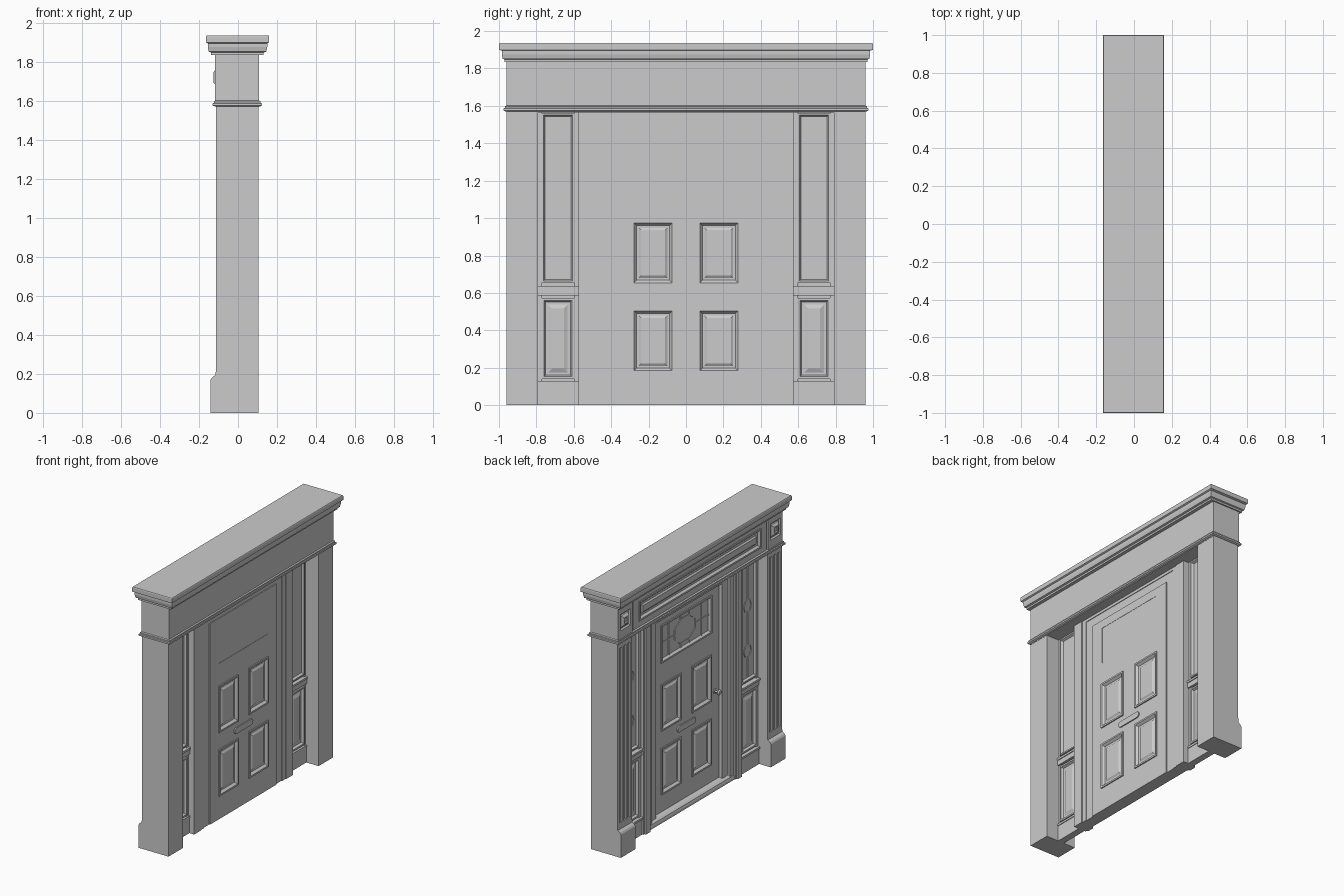
import bpy, bmesh, math

if "Cube" in bpy.data.objects:
    bpy.data.objects.remove(bpy.data.objects["Cube"])

paint = bpy.data.materials.new("grey_paint")
paint.diffuse_color = (0.6, 0.6, 0.6, 1)
paint.use_nodes = True
paint.node_tree.nodes["Principled BSDF"].inputs["Base Color"].default_value = paint.diffuse_color


def finish(name, bm):
    bmesh.ops.recalc_face_normals(bm, faces=bm.faces)
    me = bpy.data.meshes.new(name)
    bm.to_mesh(me)
    bm.free()
    me.materials.append(paint)
    ob = bpy.data.objects.new(name, me)
    bpy.context.collection.objects.link(ob)
    return ob


def rings(name, loops):
    """Bridge a stack of closed loops and cap both ends."""
    bm = bmesh.new()
    rows = [[bm.verts.new(p) for p in loop] for loop in loops]
    n = len(rows[0])
    for a, b in zip(rows, rows[1:]):
        for i in range(n):
            j = (i + 1) % n
            bm.faces.new((a[i], a[j], b[j], b[i]))
    bm.faces.new(rows[0])
    bm.faces.new(rows[-1])
    return finish(name, bm)


def box(name, x0, x1, y0, y1, z0, z1):
    return rings(name, [[(x0, y0, z), (x1, y0, z), (x1, y1, z), (x0, y1, z)] for z in (z0, z1)])


def panel(name, y0, y1, z0, z1, profile):
    """Rectangular moulding: profile lists (inset, x) from the rim to the middle."""
    return rings(name, [[(x, y0 + i, z0 + i), (x, y1 - i, z0 + i),
                         (x, y1 - i, z1 - i), (x, y0 + i, z1 - i)] for i, x in profile])


def ledge(name, steps):
    """Horizontal moulding: steps list (z, front x, back x, half length)."""
    return rings(name, [[(a, -h, z), (b, -h, z), (b, h, z), (a, h, z)] for z, a, b, h in steps])


def prism(name, pts, y0, y1):
    """Extrude an (x, z) outline along y."""
    return rings(name, [[(x, y, z) for x, z in pts] for y in (y0, y1)])


def span(s, a, b):
    return (a, b) if s > 0 else (-b, -a)


def bar(name, x, p, q, w):
    """Thin lead strip on a plane of constant x between two (y, z) points."""
    dy, dz = q[0] - p[0], q[1] - p[1]
    k = w / 2 / math.hypot(dy, dz)
    ny, nz = -dz * k, dy * k
    quad = [(p[0] + ny, p[1] + nz), (q[0] + ny, q[1] + nz), (q[0] - ny, q[1] - nz), (p[0] - ny, p[1] - nz)]
    return rings(name, [[(xx, y, z) for y, z in quad] for xx in (x, x - 0.006)])


# entablature: band, frieze and cornice
ledge("band_moulding", [(1.57, -.115, .112, .965), (1.575, -.13, .122, .975), (1.587, -.13, .122, .975),
                        (1.589, -.123, .116, .968), (1.598, -.123, .116, .968), (1.602, -.11, .107, .96)])
box("frieze", -.1, .107, -.96, .96, 1.565, 1.85)
ledge("cornice", [(1.835, -.138, .132, .97), (1.848, -.138, .132, .97), (1.852, -.15, .145, .98),
                  (1.875, -.155, .15, .985), (1.895, -.155, .15, .985), (1.9, -.165, .16, 1),
                  (1.93, -.165, .16, 1), (1.935, -.162, .157, .997)])

# frieze front: framed long panel and corner blocks
for nm, z0, z1 in (("lower", 1.595, 1.645), ("upper", 1.79, 1.845)):
    box("frieze_rail_" + nm, -.112, -.09, -.78, .78, z0, z1)
panel("frieze_panel", -.71, .71, 1.645, 1.79,
      [(0, -.09), (0, -.118), (.012, -.118), (.025, -.103), (.04, -.103), (.05, -.112)])
for s in (-1, 1):
    a, b = span(s, .70, .78)
    box("frieze_end", -.112, -.09, a, b, 1.645, 1.79)
    a, b = span(s, .79, .96)
    for z0, z1 in ((1.595, 1.66), (1.78, 1.845)):
        box("corner_block_rail", -.118, -.09, a, b, z0, z1)
    for c, d in ((a, a + .025), (b - .025, b)):
        box("corner_block_stile", -.118, -.09, c, d, 1.66, 1.78)
    m = (a + b) / 2
    panel("corner_rosette", m - .042, m + .042, 1.678, 1.762,
          [(0, -.09), (0, -.112), (.012, -.124), (.022, -.126), (.028, -.12)])

for s in (-1, 1):
    # fluted pilaster with splayed plinth
    a, b = span(s, .79, .96)
    box("pilaster", -.1, .105, a, b, 0, 1.575)
    prism("pilaster_plinth", [(-.09, 0), (-.14, 0), (-.14, .17), (-.133, .182), (-.115, .195),
                              (-.112, .24), (-.09, .24)], a, b)
    box("pilaster_head", -.112, -.09, a, b, 1.53, 1.575)
    for c, d in ((.79, .815), (.843, .861), (.889, .907), (.935, .96)):
        box("pilaster_ridge", -.112, -.09, *span(s, c, d), .23, 1.54)

    # door post and stepped casing
    box("door_post", -.055, .045, *span(s, .495, .575), 0, 1.575)
    box("post_fillet", -.066, -.05, *span(s, .51, .56), 0, 1.575)
    box("inner_casing", -.025, .035, *span(s, .385, .5), 0, 1.575)
    box("casing_bead", -.04, .04, *span(s, .455, .5), 0, 1.575)

    # sidelight surround
    box("sidelight_base", -.045, .005, *span(s, .57, .795), 0, .125)
    box("sidelight_base_cap", -.052, .01, *span(s, .57, .795), .115, .13)
    box("sidelight_rail", -.045, .01, *span(s, .575, .79), .585, .635)
    box("sidelight_rail_cap", -.055, .016, *span(s, .575, .79), .622, .637)
    for c, d in ((.57, .6), (.77, .795)):
        box("sidelight_stile", -.035, 0, *span(s, c, d), .12, 1.575)
    box("sidelight_core", -.02, -.012, *span(s, .59, .78), .12, 1.575)
    a, b = span(s, .598, .772)
    for x, f in ((-.016, -1), (-.016, 1)):
        rim, low = x + f * .022, x + f * .006
        panel("sidelight_lower_panel", a, b, .14, .572,
              [(0, x), (0, rim), (.012, rim), (.02, low), (.035, low), (.055, x + f * .015)])
        panel("sidelight_glass", a, b, .655, 1.56,
              [(0, x), (0, rim), (.01, rim), (.018, low)])

    # lead ornaments on the sidelight glass
    m = (a + b) / 2
    for zc in (.87, 1.2):
        ring = [(m + .042 * math.cos(t * math.pi / 4), zc + .05 * math.sin(t * math.pi / 4)) for t in range(8)]
        for p, q in zip(ring, ring[1:] + ring[:1]):
            bar("sidelight_lead", -.021, p, q, .006)
    for p, q in (((m, .68), (m, .82)), ((m, .92), (m, 1.15)), ((m, 1.25), (m, 1.54))):
        bar("sidelight_lead", -.021, p, q, .006)

# casing head above the door
box("casing_head", -.025, .035, -.5, .5, 1.48, 1.575)
box("casing_head_bead", -.04, .04, -.5, .5, 1.545, 1.575)

# door: thin core, stiles and rails
box("door_core", .012, .03, -.388, .388, .0, 1.48)
F, B = 0.0, .042
for s in (-1, 1):
    box("door_stile", F, B, *span(s, .285, .388), 0, 1.482)
box("door_mid_stile", F, B, -.068, .068, 0, 1.15)
for z0, z1 in ((0, .18), (.51, .65), (.98, 1.15), (1.42, 1.482)):
    box("door_rail", F, B, -.29, .29, z0, z1)
box("door_window_back", .02, B - .002, -.29, .29, 1.14, 1.43)

# raised door panels on both faces
for s in (-1, 1):
    a, b = span(s, .062, .29)
    for z0, z1 in ((.172, .516), (.642, .986)):
        for face, f in ((F, -1), (B, 1)):
            panel("door_panel", a, b, z0, z1,
                  [(0, .021), (0, face + f * .008), (.012, face + f * .008), (.026, face - f * .009),
                   (.038, face - f * .009), (.05, face - f * .001)])

# leaded window in the door
panel("window_frame", -.295, .295, 1.145, 1.425,
      [(0, .021), (0, -.008), (.012, -.008), (.024, .009)])
oct_pts = [(.13 * math.cos((t + .5) * math.pi / 4), 1.285 + .095 * math.sin((t + .5) * math.pi / 4)) for t in range(8)]
leads = list(zip(oct_pts, oct_pts[1:] + oct_pts[:1]))
for s in (-1, 1):
    leads += [((s * .12, 1.285), (s * .275, 1.285)), ((s * .19, 1.165), (s * .19, 1.405)),
              ((s * .05, 1.37), (s * .05, 1.405)), ((s * .05, 1.165), (s * .05, 1.2))]
for p, q in leads:
    bar("window_lead", .01, p, q, .01)

# letter plate on both faces
for x0, x1 in ((-.008, .002), (.04, .05)):
    plate = [(sy * .085 + .022 * math.cos(t), .58 + .022 * math.sin(t))
             for sy, t0 in ((1, -math.pi / 2), (-1, math.pi / 2))
             for t in (t0 + k * math.pi / 6 for k in range(7))]
    rings("letter_plate", [[(x, y, z) for y, z in plate] for x in (x0, x1)])

# door knob, turned around x
knob = [(.002, .018), (-.006, .018), (-.008, .008), (-.022, .008), (-.028, .018), (-.038, .021), (-.046, .014)]
ob = rings("door_knob", [[(x, -.335 + r * math.cos(k * math.pi / 8), .7 + r * math.sin(k * math.pi / 8))
                          for k in range(16)] for x, r in knob])
bpy.context.view_layer.objects.active = ob
ob.select_set(True)
bpy.ops.object.shade_smooth_by_angle(angle=math.radians(40))

# rounded threshold
prism("threshold", [(.03, 0), (-.05, 0), (-.05, .015), (-.045, .03), (-.03, .04), (-.01, .045), (.03, .045)],
      -.5, .5)
